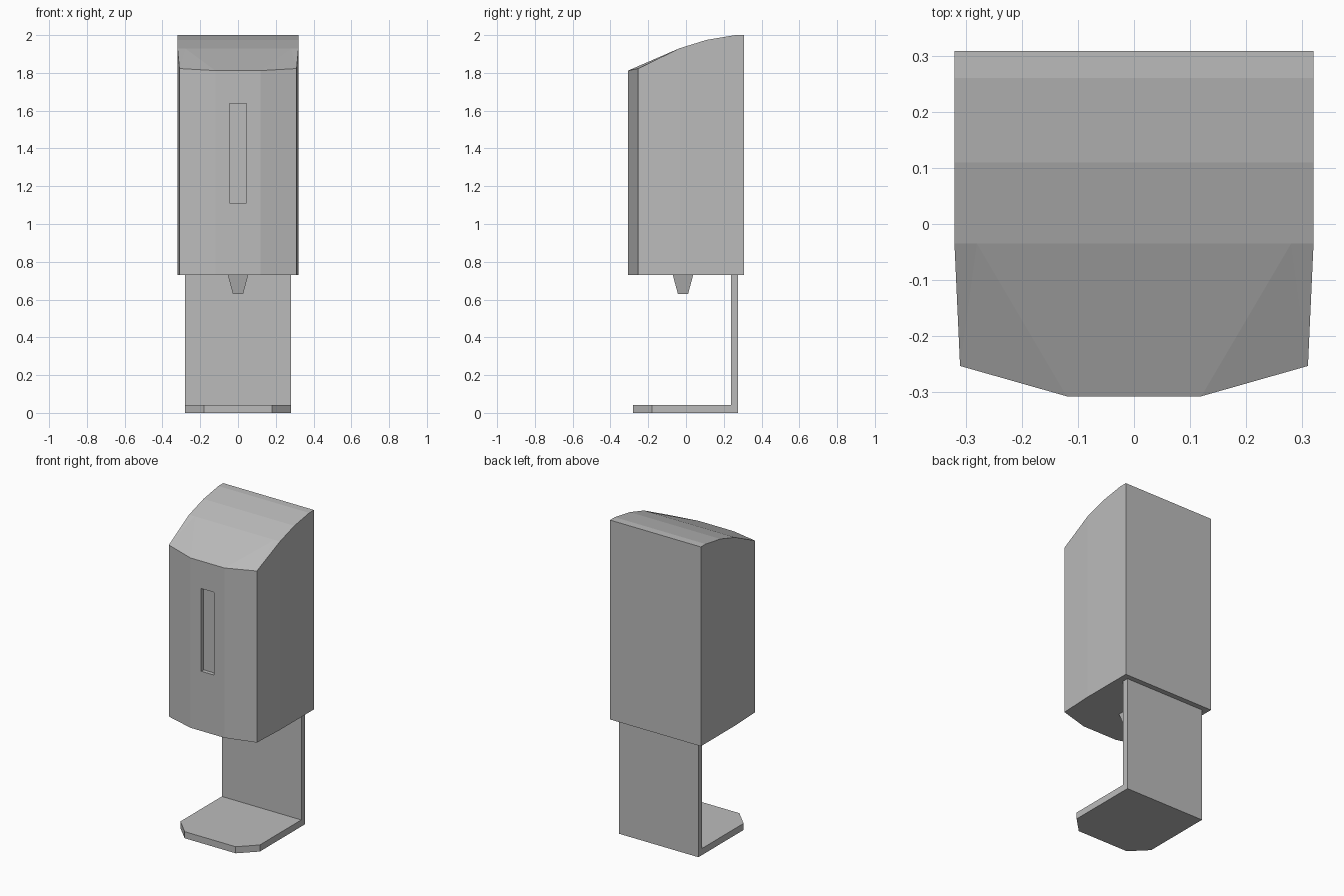
import bpy
import bmesh

cube = bpy.data.objects.get("Cube")
if cube:
    bpy.data.objects.remove(cube, do_unlink=True)

# Single plain plastic colour
plastic = bpy.data.materials.new("grey_plastic")
plastic.use_nodes = True
GREY = (0.5, 0.5, 0.5, 1.0)
plastic.diffuse_color = GREY
plastic.node_tree.nodes["Principled BSDF"].inputs["Base Color"].default_value = GREY


def finish(name, bm):
    bmesh.ops.remove_doubles(bm, verts=bm.verts, dist=0.0005)
    bmesh.ops.recalc_face_normals(bm, faces=bm.faces)
    mesh = bpy.data.meshes.new(name)
    bm.to_mesh(mesh)
    bm.free()
    mesh.materials.append(plastic)
    obj = bpy.data.objects.new(name, mesh)
    bpy.context.collection.objects.link(obj)
    return obj


def face(bm, points):
    bm.faces.new([bm.verts.new(p) for p in points])


def box(name, low, high):
    bm = bmesh.new()
    bmesh.ops.create_cube(bm, size=1)
    for v in bm.verts:
        v.co = [h if c > 0 else l for c, l, h in zip(v.co, low, high)]
    return finish(name, bm)


# Dispenser housing: curved lid strips running into a faceted, tapered front
W, BASE, BACK = 0.32, 0.73, 0.308
roof = [(BACK, 2.0), (0.26, 2.0), (0.11, 1.975), (-0.035, 1.93)]
brow_y, brow_z = roof[-1]
corner = (0.31, -0.253, 1.823)
nose = (0.12, -0.307, 1.812)
fold = (0.28, brow_y, brow_z)
shoulder = (W, brow_y, brow_z)


def flip(p):
    return (-p[0], p[1], p[2])


def down(p):
    return (p[0], p[1], BASE)


bm = bmesh.new()
for (y0, z0), (y1, z1) in zip(roof[:-2], roof[1:-1]):
    face(bm, [(-W, y0, z0), (W, y0, z0), (W, y1, z1), (-W, y1, z1)])
y0, z0 = roof[-2]
face(bm, [(-W, y0, z0), (W, y0, z0), shoulder, fold, flip(fold), flip(shoulder)])
face(bm, [flip(fold), fold, nose, flip(nose)])
face(bm, [flip(nose), nose, down(nose), flip(down(nose))])
back_top = (W, BACK, roof[0][1])
face(bm, [flip(back_top), back_top, down(back_top), flip(down(back_top))])
rim = [down(p) for p in (back_top, shoulder, corner, nose)]
face(bm, rim + [flip(p) for p in reversed(rim)])
for side in (lambda p: p, flip):
    walls = [
        [(W, y, z) for y, z in roof] + [down(shoulder), down(back_top)],
        [shoulder, corner, down(corner), down(shoulder)],
        [corner, nose, down(nose), down(corner)],
        [fold, shoulder, corner],
        [fold, corner, nose],
    ]
    for wall in walls:
        face(bm, [side(p) for p in wall])
housing = finish("housing", bm)

# Recessed level window in the front
cutter = box("window_cutter", (-0.045, -0.4, 1.11), (0.045, -0.282, 1.637))
cutter.hide_render = True
cut = housing.modifiers.new("window", "BOOLEAN")
cut.object = cutter
cut.solver = "EXACT"
bpy.context.view_layer.objects.active = housing
bpy.ops.object.modifier_apply(modifier=cut.name)
bpy.data.objects.remove(cutter, do_unlink=True)

# Tapered nozzle under the housing
bm = bmesh.new()
bmesh.ops.create_cube(bm, size=1)
for v in bm.verts:
    top = v.co.z > 0
    r = 0.108 if top else 0.054
    v.co = (v.co.x * r, v.co.y * r - 0.016, BASE if top else 0.63)
finish("nozzle", bm)

# Back plate and drip tray: one L profile with clipped front corners
profile = [(-0.28, 0), (0.275, 0), (0.275, BASE), (0.237, BASE), (0.237, 0.042), (-0.28, 0.042)]
bm = bmesh.new()
face(bm, [(-0.28, y, z) for y, z in profile])
grown = bmesh.ops.extrude_face_region(bm, geom=bm.faces[:])
for v in grown["geom"]:
    if isinstance(v, bmesh.types.BMVert):
        v.co.x = 0.28
clipped = [e for e in bm.edges
           if all(v.co.y < -0.2 for v in e.verts)
           and abs(e.verts[0].co.z - e.verts[1].co.z) > 0.01]
bmesh.ops.bevel(bm, geom=clipped, offset=0.1, segments=1, affect="EDGES")
finish("drip_tray_and_back_plate", bm)
